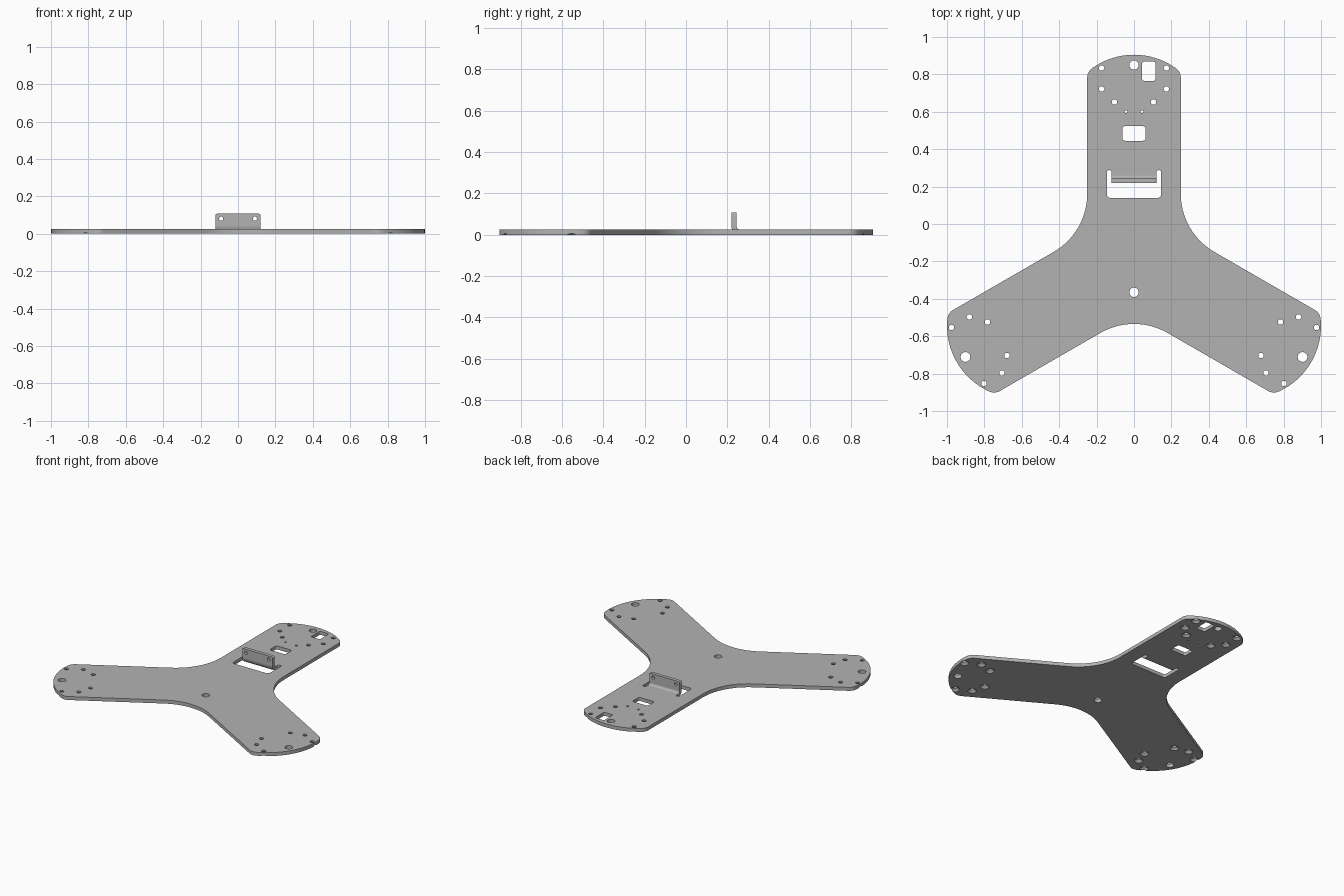
import bpy, bmesh
from math import radians, sin, cos, tan, pi, sqrt
from mathutils import Vector, Matrix

if "Cube" in bpy.data.objects:
    bpy.data.objects.remove(bpy.data.objects["Cube"])

THICK = 0.025
HUB = Vector((0, -0.19))

metal = bpy.data.materials.new("grey metal")
metal.use_nodes = True
metal.diffuse_color = (0.45, 0.45, 0.45, 1)
metal.node_tree.nodes["Principled BSDF"].inputs["Base Color"].default_value = metal.diffuse_color


def circle(x, y, r, n=24):
    return [Vector((x + r * cos(2 * pi * i / n), y + r * sin(2 * pi * i / n))) for i in range(n)]


def rounded(corners, steps=6):
    """Fillet a closed polygon given as (x, y, radius)."""
    out = []
    for i, (x, y, r) in enumerate(corners):
        p = Vector((x, y))
        if r == 0:
            out.append(p)
            continue
        a = (Vector(corners[i - 1][:2]) - p).normalized()
        b = (Vector(corners[(i + 1) % len(corners)][:2]) - p).normalized()
        half = a.angle(b) / 2
        centre = p + (a + b).normalized() * (r / sin(half))
        start = p + a * (r / tan(half)) - centre
        end = p + b * (r / tan(half)) - centre
        sweep = start.angle_signed(end)
        for k in range(steps + 1):
            out.append(centre + Matrix.Rotation(-sweep * k / steps, 2) @ start)
    return out


def box(x0, x1, y0, y1, r):
    return rounded([(x0, y0, r), (x1, y0, r), (x1, y1, r), (x0, y1, r)])


def finish(name, bm):
    bmesh.ops.recalc_face_normals(bm, faces=bm.faces)
    mesh = bpy.data.meshes.new(name)
    bm.to_mesh(mesh)
    bm.free()
    mesh.materials.append(metal)
    obj = bpy.data.objects.new(name, mesh)
    bpy.context.collection.objects.link(obj)
    return obj


def smooth(obj):
    bpy.ops.object.select_all(action="DESELECT")
    obj.select_set(True)
    bpy.context.view_layer.objects.active = obj
    bpy.ops.object.shade_smooth_by_angle(angle=radians(30))


def sheet(name, loops):
    """Flat sheet from an outline followed by its holes."""
    bm = bmesh.new()
    for loop in loops:
        vs = [bm.verts.new((p.x, p.y, 0)) for p in loop]
        for i, v in enumerate(vs):
            bm.edges.new((vs[i - 1], v))
    bmesh.ops.triangle_fill(bm, use_beauty=True, edges=bm.edges[:], normal=(0, 0, 1))
    top = bmesh.ops.extrude_face_region(bm, geom=bm.faces[:])["geom"]
    moved = [v for v in top if isinstance(v, bmesh.types.BMVert)]
    bmesh.ops.translate(bm, verts=moved, vec=(0, 0, THICK))
    return finish(name, bm)


# Three-armed outline: valley, tip corner, tip arc, tip corner for each arm
HALF, TIP, ARC = 0.25, 1.095, 0.385
shoulder = TIP - ARC + sqrt(ARC ** 2 - HALF ** 2)
arm = [(-HALF, HALF * tan(radians(30)), 0.36), (-HALF, shoulder, 0.06)]
for i in range(-8, 9):
    a = radians(35) * i / 8
    arm.append((ARC * sin(a), TIP - ARC + ARC * cos(a), 0))
arm.append((HALF, shoulder, 0.06))
outline = []
for k in range(3):
    turn = Matrix.Rotation(radians(-120 * k), 2)
    for x, y, r in arm:
        p = turn @ Vector((x, y)) + HUB
        outline.append((p.x, p.y, r))

# Holes, mirrored left and right
sunk = [(0.173, 0.834), (0.173, 0.722), (0.104, 0.652),
        (0.783, -0.524), (0.88, -0.497), (0.976, -0.553),
        (0.679, -0.703), (0.706, -0.797), (0.802, -0.853)]
sunk += [(-x, y) for x, y in sunk]
holes = [circle(x, y, 0.0145) for x, y in sunk]
for s in (-1, 1):
    holes += [circle(s * 0.043, 0.6, 0.008), circle(s * 0.901, -0.711, 0.026)]
holes += [circle(0, 0.85, 0.025), circle(0, -0.365, 0.025)]
holes += [box(0.043, 0.115, 0.765, 0.868, 0.012), box(-0.062, 0.062, 0.445, 0.523, 0.014)]

# Window with relief slots beside the bent tab
TAB, ROOT = 0.12, 0.26
side = [(0.145, 0.139, 0.02), (0.145, 0.288, 0.011), (TAB, 0.288, 0.011), (TAB, ROOT, 0)]
holes.append(rounded(side + [(-x, y, r) for x, y, r in reversed(side)]))
plate = sheet("base_plate", [rounded(outline, 14)] + holes)

# Countersinks on the underside
bm = bmesh.new()
for x, y in sunk:
    bmesh.ops.create_cone(bm, cap_ends=True, segments=24, radius1=0.033, radius2=0.01,
                          depth=0.023, matrix=Matrix.Translation((x, y, 0.0085)))
cutter = finish("countersink_cutter", bm)
cutter.hide_render = True
mod = plate.modifiers.new("countersinks", "BOOLEAN")
mod.operation, mod.solver, mod.object = "DIFFERENCE", "EXACT", cutter
bpy.context.view_layer.objects.active = plate
bpy.ops.object.modifier_apply(modifier=mod.name)
bpy.data.objects.remove(cutter)
smooth(plate)

# Upright tab with two holes
BEND, TOP = 0.04, 0.107
tab_shape = rounded([(-TAB, BEND, 0), (TAB, BEND, 0), (TAB, TOP, 0.008), (-TAB, TOP, 0.008)])
tab = sheet("upright_tab", [tab_shape, circle(-0.09, 0.081, 0.011), circle(0.09, 0.081, 0.011)])
tab.data.transform(Matrix.Translation((0, ROOT - BEND + THICK, 0)) @ Matrix.Rotation(pi / 2, 4, "X"))
smooth(tab)

# Curved bend joining plate and tab
bm = bmesh.new()
rings = []
for i in range(9):
    a = pi / 2 * i / 8
    rings.append([bm.verts.new((x, ROOT - r * sin(a), BEND - r * cos(a)))
                  for x, r in ((-TAB, BEND), (TAB, BEND), (TAB, BEND - THICK), (-TAB, BEND - THICK))])
for a, b in zip(rings, rings[1:]):
    for j in range(4):
        bm.faces.new((a[j - 1], a[j], b[j], b[j - 1]))
smooth(finish("tab_bend", bm))
